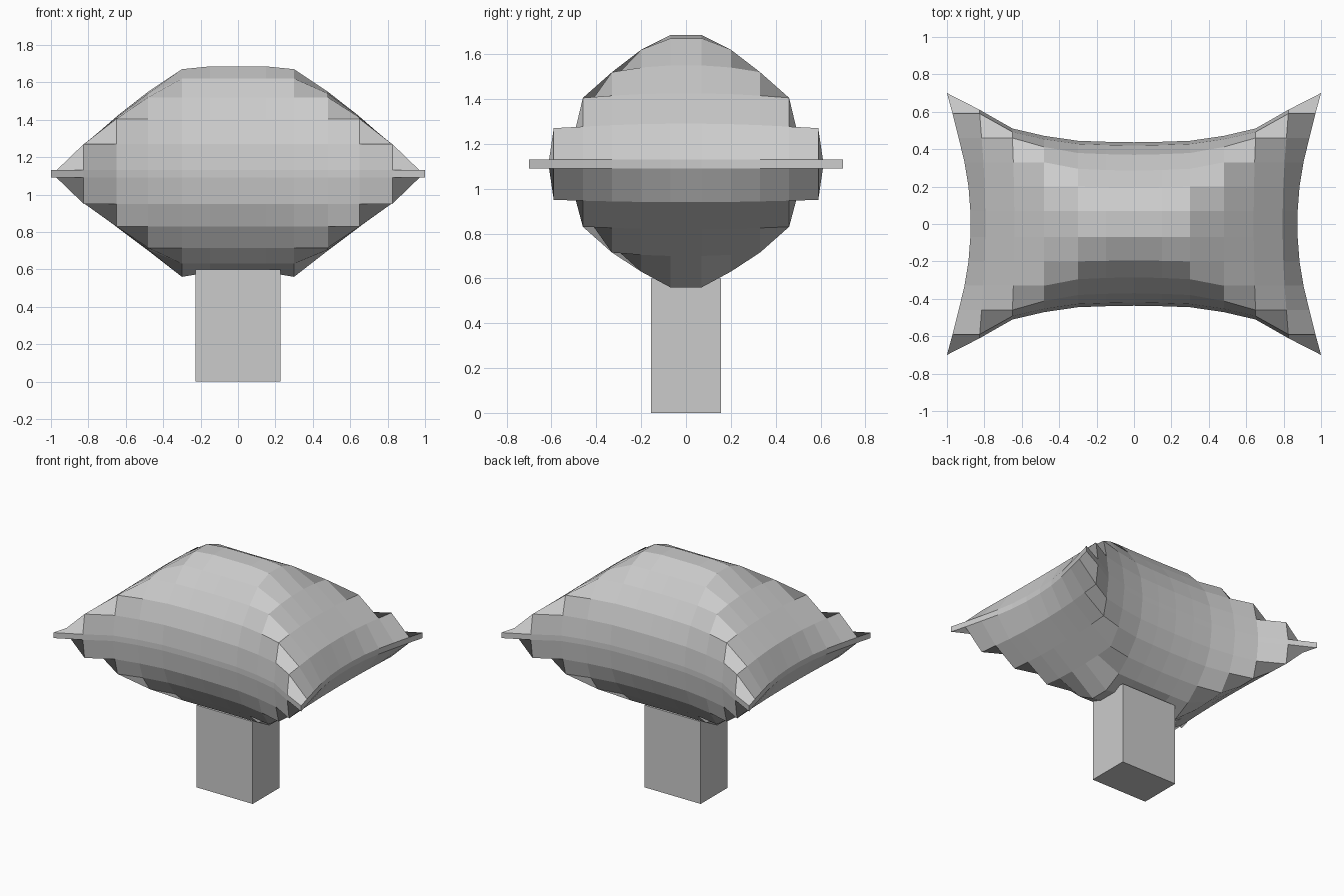
import bpy, bmesh

if "Cube" in bpy.data.objects:
    bpy.data.objects.remove(bpy.data.objects["Cube"])

# Cushion grid: ring 0 is the rim, the last entries are nearest the centre
GX = [1.0, 0.825, 0.65, 0.48, 0.30, 0.15, 0.0]
GY = [0.70, 0.59, 0.46, 0.33, 0.20, 0.07]
# Pulled-in positions of each ring at the middle of the sides
MID_X = [0.875, 0.795, 0.64, 0.48, 0.30]
MID_Y = [0.437, 0.42, 0.37, 0.285, 0.195, 0.07]
# How far each row keeps its corner position (1) or the middle one (0)
FX = [1, 0.66, 0.28, 0.13, 0.03, 0.01, 0]
FY = [1, 0.76, 0.5, 0.25, 0.08, 0]
# Ring heights, upper and lower skin
Z_TOP = [1.13, 1.27, 1.405, 1.52, 1.62, 1.685]
Z_LOW = [1.09, 0.95, 0.83, 0.715, 0.63, 0.585]
RISE = [0, 0.02, 0.02, 0.03, 0.05]


def cushion_point(i, j, top):
    x, y = GX[i], GY[j]
    k = min(i, j)
    z = Z_TOP[k] if top else Z_LOW[k]
    if i >= j:      # front and back panels
        y = MID_Y[j] + (y - MID_Y[j]) * FX[i] / max(FX[min(j, 4)], 0.03)
    else:           # side panels
        x = MID_X[i] + (x - MID_X[i]) * FY[j] / FY[i]
        lift = RISE[i] * (1 - FY[j] / FY[i])
        z += lift if top else -lift * (1.4 if i == 4 else 0.5)
    return x, y, z


def signed_indices(values):
    n = len(values)
    left = [(-1, k) for k in range(n)]
    right = [(1, k) for k in reversed(range(n)) if values[k] > 0]
    return left + right


cols, rows = signed_indices(GX), signed_indices(GY)
bm = bmesh.new()
skins = []
for top in (True, False):
    grid = []
    for sx, i in cols:
        line = []
        for sy, j in rows:
            x, y, z = cushion_point(i, j, top)
            line.append(bm.verts.new((sx * x, sy * y, z)))
        grid.append(line)
    skins.append(grid)
    for a in range(len(cols) - 1):
        for b in range(len(rows) - 1):
            bm.faces.new((grid[a][b], grid[a + 1][b], grid[a + 1][b + 1], grid[a][b + 1]))

# Thin rim joining the two skins
na, nb = len(cols) - 1, len(rows) - 1
loop = ([(a, 0) for a in range(na)] + [(na, b) for b in range(nb)]
        + [(a, nb) for a in range(na, 0, -1)] + [(0, b) for b in range(nb, 0, -1)])
for (a, b), (c, d) in zip(loop, loop[1:] + loop[:1]):
    bm.faces.new((skins[0][a][b], skins[1][a][b], skins[1][c][d], skins[0][c][d]))
bmesh.ops.recalc_face_normals(bm, faces=bm.faces)
mesh = bpy.data.meshes.new("cushion_canopy")
bm.to_mesh(mesh)
bm.free()
bpy.context.collection.objects.link(bpy.data.objects.new("cushion_canopy", mesh))

# Square post
bpy.ops.mesh.primitive_cube_add(size=1, location=(0, 0, 0.3))
post = bpy.context.object
post.name = "post"
post.scale = (0.455, 0.31, 0.60)
